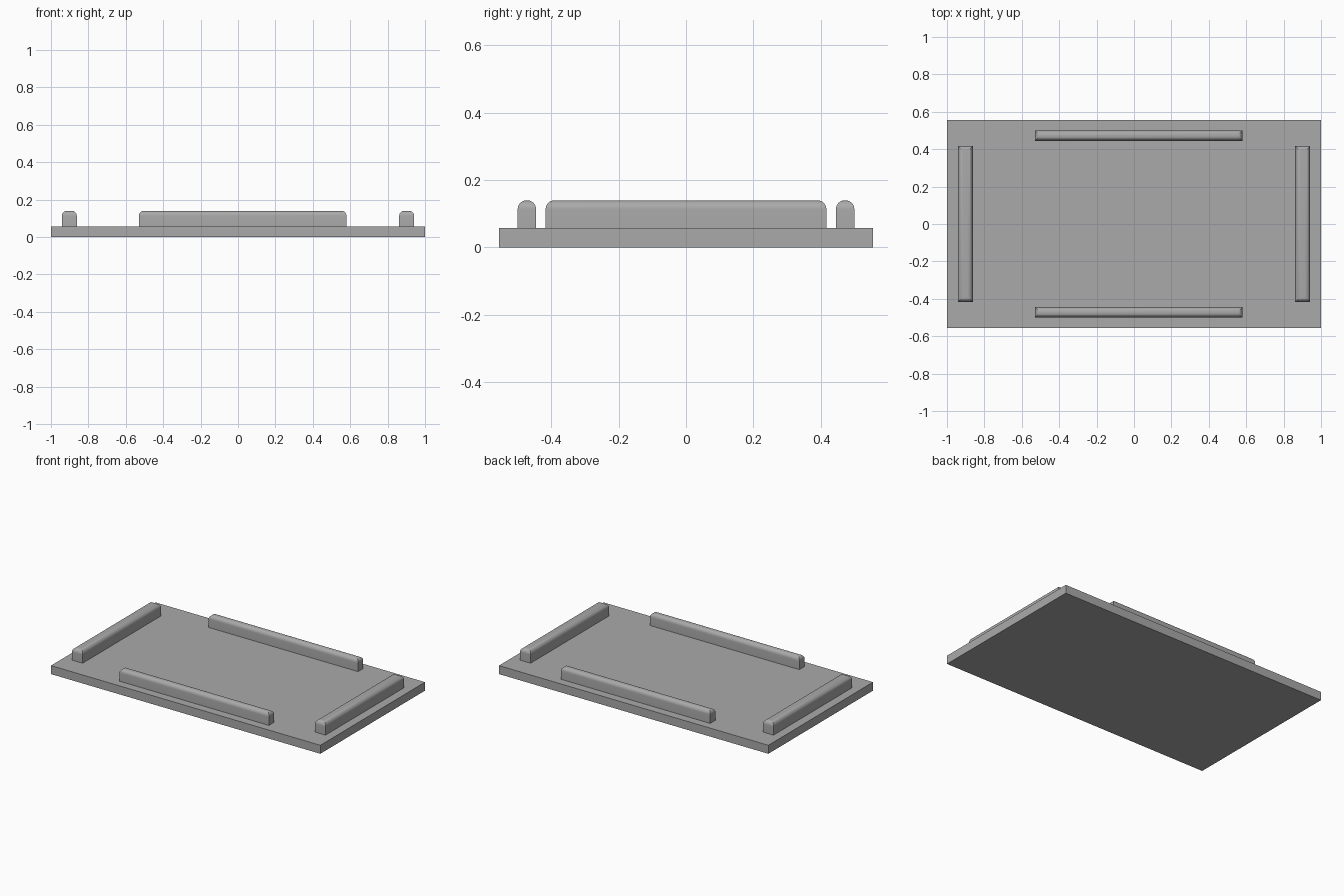
import bpy
import bmesh
from mathutils import Matrix, Vector

cube = bpy.data.objects.get("Cube")
if cube:
    bpy.data.objects.remove(cube, do_unlink=True)

grey = bpy.data.materials.new("plain grey")
grey.use_nodes = True
colour = (0.4, 0.4, 0.4, 1)
grey.diffuse_color = colour
grey.node_tree.nodes["Principled BSDF"].inputs["Base Color"].default_value = colour

BASE_TOP = 0.057
RAIL_TOP = 0.14


def block(name, low, high, rounding=0.0):
    """Box between two corners, with optionally rounded top edges."""
    low, high = Vector(low), Vector(high)
    bm = bmesh.new()
    bmesh.ops.create_cube(bm, size=1, matrix=Matrix.Translation((low + high) / 2)
                          @ Matrix.Diagonal((*(high - low), 1)))
    if rounding:
        top = [e for e in bm.edges if all(v.co.z > high.z - 0.001 for v in e.verts)]
        bmesh.ops.bevel(bm, geom=top, offset=rounding, segments=8,
                        profile=0.5, affect='EDGES')
    mesh = bpy.data.meshes.new(name)
    bm.to_mesh(mesh)
    bm.free()
    mesh.materials.append(grey)
    obj = bpy.data.objects.new(name, mesh)
    bpy.context.collection.objects.link(obj)
    if rounding:
        bpy.ops.object.select_all(action='DESELECT')
        obj.select_set(True)
        bpy.context.view_layer.objects.active = obj
        bpy.ops.object.shade_smooth_by_angle(angle=0.6)
    return obj


# Flat base slab
block("base_plate", (-1, -0.555, 0), (1, 0.555, BASE_TOP))

# Long rails at front and back, set slightly toward +x
for name, y in (("front_rail", -0.4725), ("back_rail", 0.4725)):
    block(name, (-0.53, y - 0.0275, BASE_TOP), (0.58, y + 0.0275, RAIL_TOP), 0.027)

# Wider short rails at the two ends
for name, x in (("right_rail", -0.902), ("left_rail", 0.902)):
    block(name, (x - 0.04, -0.417, BASE_TOP), (x + 0.04, 0.417, RAIL_TOP), 0.027)
